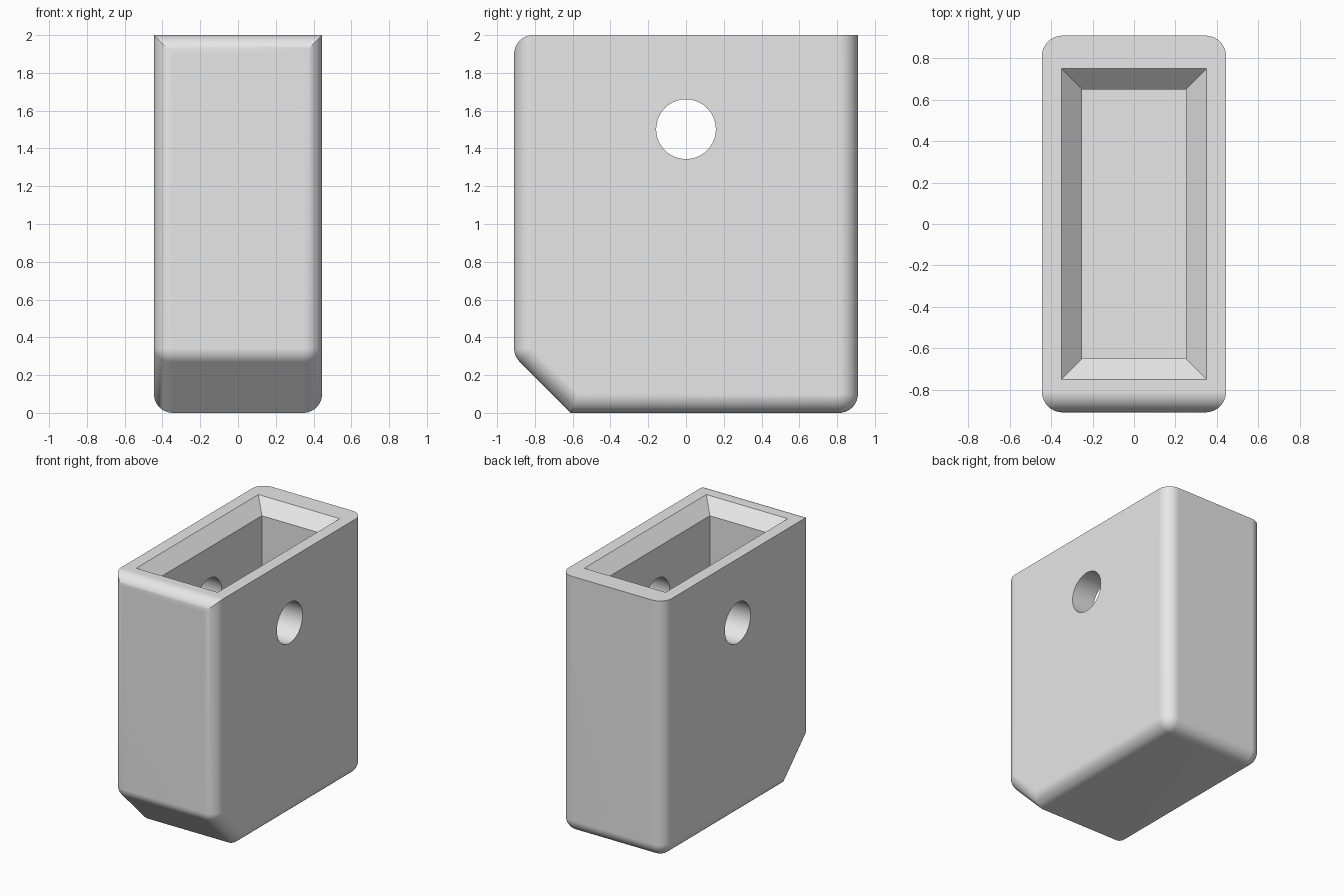
import bpy, bmesh, math

if "Cube" in bpy.data.objects:
    bpy.data.objects.remove(bpy.data.objects["Cube"])

HX, HY, TOP, R = 0.445, 0.91, 2.0, 0.1   # half width, half depth, height, edge radius
CX, CY = HX - R, HY - R                  # fillet centres
CHAMFER_Y = -0.61                        # where the bottom meets the sloped front corner
STEPS = 10                               # segments per quarter turn


def finish(name, bm):
    bmesh.ops.recalc_face_normals(bm, faces=bm.faces[:])
    mesh = bpy.data.meshes.new(name)
    bm.to_mesh(mesh)
    bm.free()
    obj = bpy.data.objects.new(name, mesh)
    bpy.context.collection.objects.link(obj)
    return obj


def quarter():
    for i in range(STEPS + 1):
        t = math.pi / 2 * i / STEPS
        yield math.cos(t), math.sin(t)


def ball(x, y, z):
    """Points of one side of a rounded corner, pole along x."""
    for c, s in quarter():
        for j in range(4 * STEPS):
            a = math.pi / 2 * j / STEPS
            yield (x + R * s, y + R * c * math.cos(a), z + R * c * math.sin(a))


# Outline points of the right half of the block
pts = list(ball(CX, CY, R))                                     # lower back corner
pts += ball(CX, -CY, CHAMFER_Y + CY + R * math.sqrt(2))         # top of the slope
for c, s in quarter():
    pts.append((CX + R * c, CY + R * s, TOP))                   # upper back corner
    pts.append((CX + R * s, -CY - R * c, TOP - R + R * s))      # mitred upper front corner
    d = R * (1 - s)
    pts.append((CX + R * c, CHAMFER_Y + d * (math.sqrt(2) - 1), d))  # foot of the slope

# Block: mirrored points wrapped in a convex skin
bm = bmesh.new()
for x, y, z in pts:
    for side in (1, -1):
        bm.verts.new((side * x, y, z))
bmesh.ops.remove_doubles(bm, verts=bm.verts[:], dist=1e-5)
bmesh.ops.convex_hull(bm, input=bm.verts[:])
bmesh.ops.delete(bm, geom=[v for v in bm.verts if not v.link_faces], context='VERTS')
bmesh.ops.dissolve_limit(bm, angle_limit=math.radians(0.5),
                         verts=bm.verts[:], edges=bm.edges[:])
block = finish("hollow_block", bm)

# Pocket with a flared mouth
bm = bmesh.new()
rings = []
for x, y, z in ((0.25, 0.65, 0.2), (0.25, 0.65, 1.9), (0.45, 0.85, 2.1)):
    rings.append([bm.verts.new((sx * x, sy * y, z))
                  for sx, sy in ((1, 1), (-1, 1), (-1, -1), (1, -1))])
for low, high in zip(rings, rings[1:]):
    for i in range(4):
        j = (i + 1) % 4
        bm.faces.new((low[i], low[j], high[j], high[i]))
bm.faces.new(rings[0])
bm.faces.new(rings[-1])
pocket = finish("pocket_cutter", bm)

# Round hole through both sides
bpy.ops.mesh.primitive_cylinder_add(vertices=64, radius=0.158, depth=1.4,
                                    location=(0, 0, 1.502),
                                    rotation=(0, math.pi / 2, 0))
hole = bpy.context.object
hole.name = "hole_cutter"

# Cut the block
bpy.ops.object.select_all(action='DESELECT')
bpy.context.view_layer.objects.active = block
block.select_set(True)
for cutter in (pocket, hole):
    mod = block.modifiers.new("cut", 'BOOLEAN')
    mod.operation, mod.solver, mod.object = 'DIFFERENCE', 'EXACT', cutter
    bpy.ops.object.modifier_apply(modifier=mod.name)
    cutter.hide_render = True
    cutter.hide_set(True)

# Smooth rounded edges, crisp creases
bpy.ops.object.shade_smooth_by_angle(angle=math.radians(30))
mod = block.modifiers.new("flat_normals", 'WEIGHTED_NORMAL')
mod.keep_sharp = True

grey = bpy.data.materials.new("light grey")
grey.diffuse_color = (0.8, 0.8, 0.8, 1)
grey.use_nodes = True
grey.node_tree.nodes["Principled BSDF"].inputs["Base Color"].default_value = grey.diffuse_color
block.data.materials.clear()
block.data.materials.append(grey)
for poly in block.data.polygons:
    poly.material_index = 0
